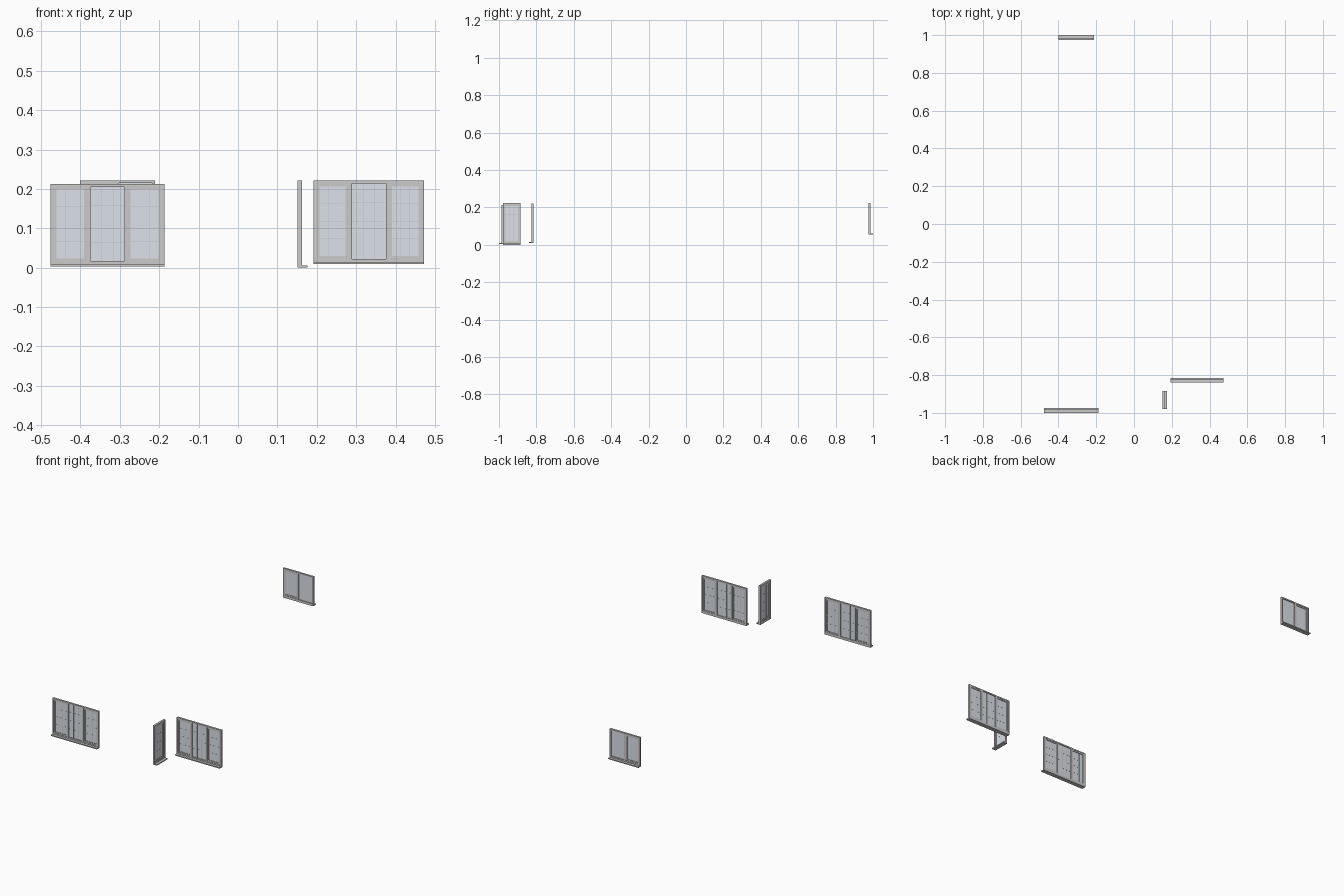
import bpy, bmesh
from mathutils import Matrix, Vector

if "Cube" in bpy.data.objects:
    bpy.data.objects.remove(bpy.data.objects["Cube"])

glass_mat = bpy.data.materials.new("glass")
glass_mat.diffuse_color = (0.72, 0.76, 0.82, 0.35)
glass_mat.use_nodes = True
glass_mat.node_tree.nodes["Principled BSDF"].inputs["Base Color"].default_value = glass_mat.diffuse_color


def build(name, boxes, mat4, material=None):
    """One object from boxes given as (u0, u1, v0, v1, z0, z1)."""
    bm = bmesh.new()
    for u0, u1, v0, v1, z0, z1 in boxes:
        m = Matrix.Translation(((u0 + u1) / 2, (v0 + v1) / 2, (z0 + z1) / 2))
        bmesh.ops.create_cube(bm, size=1, matrix=mat4 @ m @ Matrix.Diagonal((u1 - u0, v1 - v0, z1 - z0, 1)))
    bmesh.ops.recalc_face_normals(bm, faces=bm.faces)
    me = bpy.data.meshes.new(name)
    bm.to_mesh(me)
    bm.free()
    ob = bpy.data.objects.new(name, me)
    bpy.context.collection.objects.link(ob)
    if material:
        me.materials.append(material)


def ring(u0, u1, v0, v1, z0, z1, w):
    """Four bars forming a rectangular frame."""
    return [(u0, u0 + w, v0, v1, z0, z1), (u1 - w, u1, v0, v1, z0, z1),
            (u0 + w, u1 - w, v0, v1, z0, z0 + w), (u0 + w, u1 - w, v0, v1, z1 - w, z1)]


def window(name, origin, u_dir, out_dir, width, height, panes, grid):
    """panes: list of (start, end, has_sash); v runs outward from the wall."""
    u, v, o = Vector(u_dir), Vector(out_dir), Vector(origin)
    m = Matrix(((u.x, v.x, 0, o.x), (u.y, v.y, 0, o.y), (0, 0, 1, o.z), (0, 0, 0, 1)))
    fw, sill_h, depth = 0.0075, 0.006, 0.011
    z0, z1 = sill_h + fw, height - fw
    build(name + "_frame", ring(0, width, 0, depth, sill_h, height, fw), m)
    build(name + "_sill", [(0, width, 0, 0.025, 0, sill_h)], m)
    sashes, glass, bars = [], [], []
    for a, b, sash in panes:
        g = (a, b, z0, z1)
        if sash:
            sw = 0.0075
            sashes += ring(a, b, 0.0015, 0.0085, z0, z1, sw)
            g = (a + sw, b - sw, z0 + sw, z1 - sw)
        glass.append((g[0], g[1], 0.0045, 0.0055, g[2], g[3]))
        # thin glazing bars
        if grid:
            t = 0.0005
            for i in (1, 2):
                c = g[0] + (g[1] - g[0]) * i / 3
                bars.append((c - t, c + t, 0.004, 0.006, g[2], g[3]))
            for i in (1, 2, 3):
                c = g[2] + (g[3] - g[2]) * i / 4
                bars.append((g[0], g[1], 0.004, 0.006, c - t, c + t))
    # mullions between neighbouring panes
    mull = [(p[1], q[0], 0, depth, z0, z1) for p, q in zip(panes, panes[1:])]
    if mull:
        build(name + "_mullions", mull, m)
    if sashes:
        build(name + "_sashes", sashes, m)
    build(name + "_glass", glass, m, glass_mat)
    if bars:
        build(name + "_glazing_bars", bars, m)


def triple(w):
    """Two sashes either side of a fixed centre pane."""
    f, c, h, k = 0.0075, w / 2, 0.043, 0.0085
    return [(f, c - h - k, True), (c - h, c + h, False), (c + h + k, w - f, True)]


window("front_left_window", (-0.476, -0.975, 0.003), (1, 0, 0), (0, -1, 0), 0.289, 0.210, triple(0.289), True)
window("front_right_window", (0.192, -0.815, 0.009), (1, 0, 0), (0, -1, 0), 0.281, 0.212, triple(0.281), True)
window("side_window", (0.151, -0.979, 0), (0, 1, 0), (1, 0, 0), 0.095, 0.222, [(0.0075, 0.0875, True)], True)
window("back_window", (-0.401, 0.975, 0.055), (1, 0, 0), (0, 1, 0), 0.190, 0.167,
       [(0.0075, 0.091, True), (0.099, 0.1825, False)], False)
